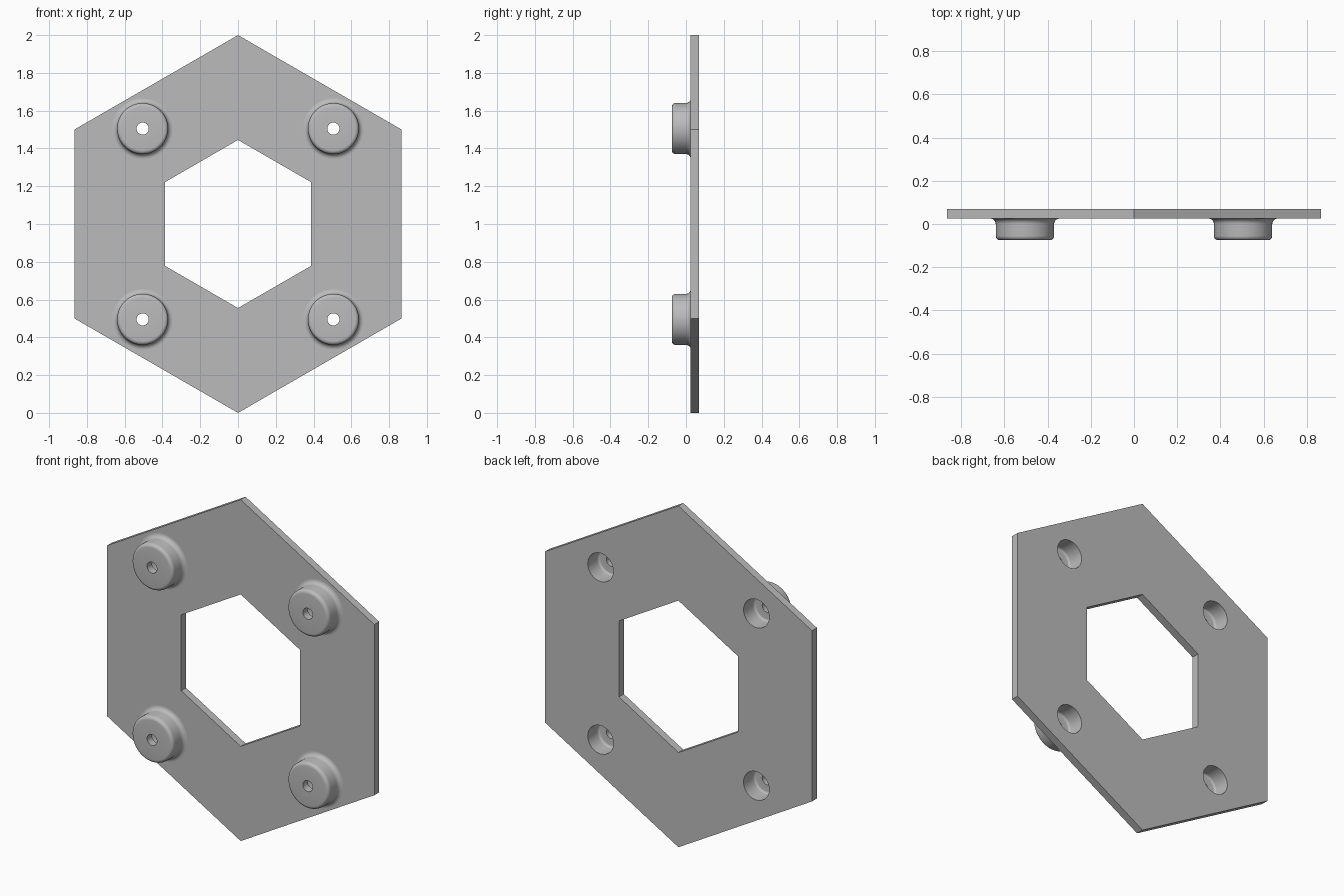
import bpy, bmesh, math
from mathutils import Vector, Matrix

cube = bpy.data.objects.get("Cube")
if cube:
    bpy.data.objects.remove(cube, do_unlink=True)

FRONT, BACK = 0.025, 0.07           # plate faces along y
BOSS_FRONT, BORE_FLOOR = -0.075, -0.03
BORE_R, HOLE_R, BOSS_R = 0.083, 0.032, 0.135
OFFSET = 0.505

grey = bpy.data.materials.new("plain grey")
grey.use_nodes = True
colour = (0.5, 0.5, 0.5, 1)
grey.diffuse_color = colour
grey.node_tree.nodes["Principled BSDF"].inputs["Base Color"].default_value = colour


def prism(name, sides, radius, y0, y1, x=0, z=1):
    """Upright prism whose axis runs along y."""
    bpy.ops.mesh.primitive_cylinder_add(
        vertices=sides, radius=radius, depth=y1 - y0,
        location=(x, (y0 + y1) / 2, z), rotation=(math.pi / 2, 0, 0))
    obj = bpy.context.object
    obj.name = name
    return obj


def smooth(obj):
    bpy.ops.object.select_all(action='DESELECT')
    obj.select_set(True)
    bpy.context.view_layer.objects.active = obj
    bpy.ops.object.shade_smooth_by_angle(angle=math.radians(35))


def arc(r, y, radius, start, end, steps=6):
    """Profile points on a fillet, as (radius, y)."""
    angles = [math.radians(start + (end - start) * i / steps) for i in range(steps + 1)]
    return [(r + radius * math.cos(a), y + radius * math.sin(a)) for a in angles]


centres = [(sx * OFFSET, 1 + sz * OFFSET) for sx in (-1, 1) for sz in (-1, 1)]

# Hexagonal plate with a hexagonal window and four bores
plate = prism("hexagonal_plate", 6, 1.0, FRONT, BACK)
plate.data.materials.append(grey)
cutters = [prism("window_cutter", 6, 0.445, -0.2, 0.2)]
cutters += [prism("bore_cutter", 48, BORE_R, -0.2, 0.2, x, z) for x, z in centres]
for cutter in cutters:
    mod = plate.modifiers.new("cut", 'BOOLEAN')
    mod.operation, mod.solver, mod.object = 'DIFFERENCE', 'EXACT', cutter
    bpy.context.view_layer.objects.active = plate
    bpy.ops.object.modifier_apply(modifier=mod.name)
    bpy.data.objects.remove(cutter, do_unlink=True)
smooth(plate)

# Hollow boss: flared base, rounded front rim, screw hole and rear bore
flare, rim, inner = 0.025, 0.02, 0.012
profile = arc(BOSS_R + flare, FRONT - flare, flare, 90, 180)
profile += arc(BOSS_R - rim, BOSS_FRONT + rim, rim, 0, -90)
profile += [(HOLE_R, BOSS_FRONT), (HOLE_R, BORE_FLOOR)]
profile += arc(BORE_R - inner, BORE_FLOOR + inner, inner, -90, 0)
profile += [(BORE_R, FRONT)]

bm = bmesh.new()
verts = [bm.verts.new((r, y, 0)) for r, y in profile]
edges = [bm.edges.new((a, b)) for a, b in zip(verts, verts[1:] + verts[:1])]
bmesh.ops.spin(bm, geom=verts + edges, cent=(0, 0, 0), axis=(0, 1, 0),
               angle=math.tau, steps=48, use_merge=True)
bmesh.ops.remove_doubles(bm, verts=bm.verts, dist=0.0001)
bmesh.ops.recalc_face_normals(bm, faces=bm.faces)
boss_mesh = bpy.data.meshes.new("boss")
bm.to_mesh(boss_mesh)
bm.free()
boss_mesh.materials.append(grey)

for x, z in centres:
    name = ("upper" if z > 1 else "lower") + ("_left" if x > 0 else "_right") + "_boss"
    boss = bpy.data.objects.new(name, boss_mesh.copy())
    boss.location = (x, 0, z)
    bpy.context.collection.objects.link(boss)
    smooth(boss)
